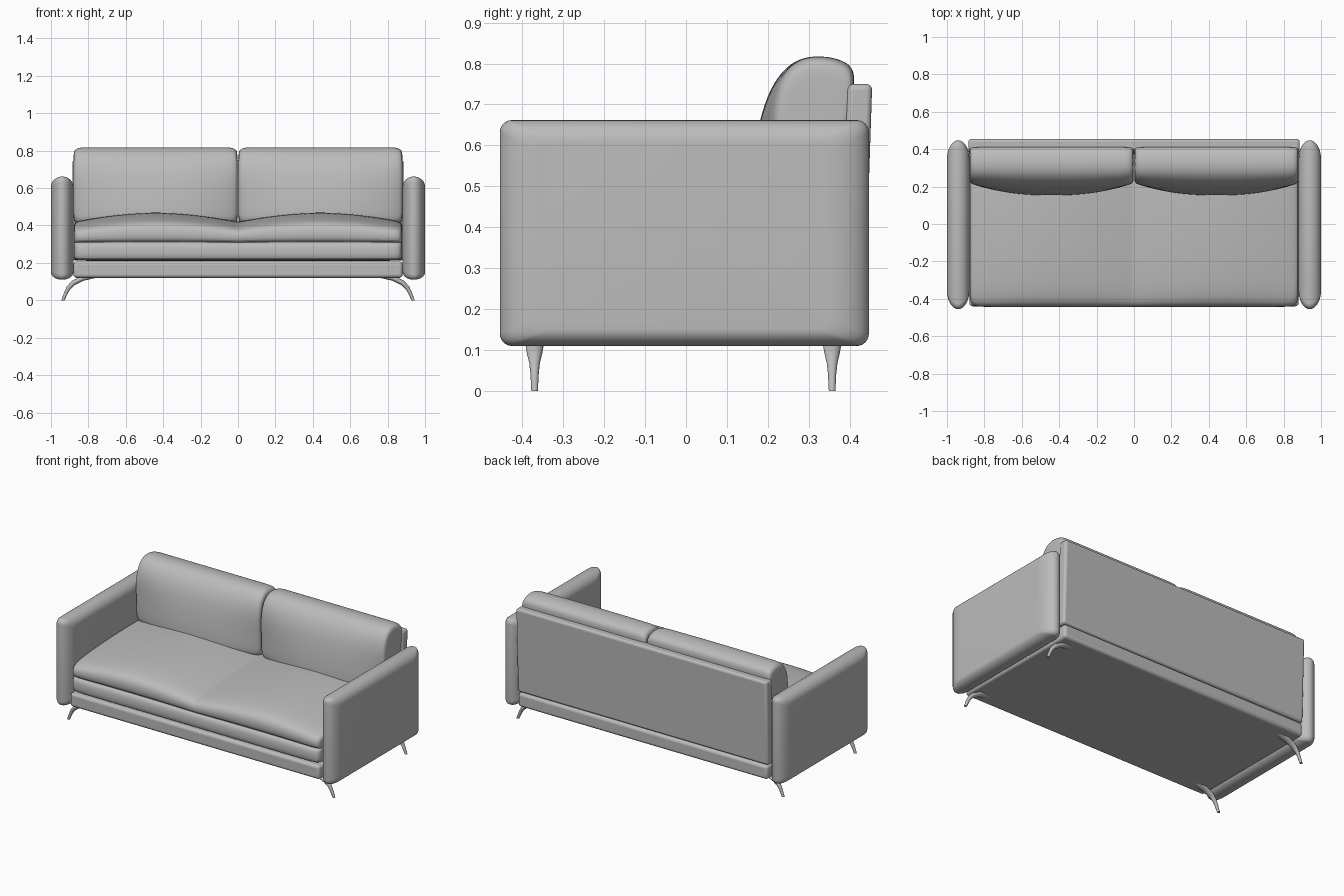
import bpy, bmesh
from math import sin, cos, pi, radians
from mathutils import Vector

if "Cube" in bpy.data.objects:
    bpy.data.objects.remove(bpy.data.objects["Cube"], do_unlink=True)

grey = bpy.data.materials.new("grey upholstery")
grey.use_nodes = True
grey.diffuse_color = (0.5, 0.5, 0.5, 1)
grey.node_tree.nodes["Principled BSDF"].inputs["Base Color"].default_value = (0.5, 0.5, 0.5, 1)


def finish(name, bm, subdiv=0, bevel=0, angle=40):
    bmesh.ops.recalc_face_normals(bm, faces=bm.faces)
    mesh = bpy.data.meshes.new(name)
    bm.to_mesh(mesh)
    bm.free()
    mesh.materials.append(grey)
    ob = bpy.data.objects.new(name, mesh)
    bpy.context.collection.objects.link(ob)
    if bevel:
        mod = ob.modifiers.new("soft edges", "BEVEL")
        mod.width, mod.segments = bevel, 4
    if subdiv:
        mod = ob.modifiers.new("smooth", "SUBSURF")
        mod.levels = mod.render_levels = subdiv
    bpy.ops.object.select_all(action="DESELECT")
    ob.select_set(True)
    bpy.context.view_layer.objects.active = ob
    bpy.ops.object.shade_smooth_by_angle(angle=radians(angle))
    return ob


def loft(name, rings, **kw):
    """Skin a list of closed rings and cap both ends."""
    bm = bmesh.new()
    loops = [[bm.verts.new(p) for p in ring] for ring in rings]
    for a, b in zip(loops, loops[1:]):
        for i in range(len(a)):
            j = (i + 1) % len(a)
            bm.faces.new((a[i], a[j], b[j], b[i]))
    bm.faces.new(loops[0])
    bm.faces.new(loops[-1])
    return finish(name, bm, **kw)


def box(name, x, y0, y1, z0, z1, bevel, lean=0):
    bm = bmesh.new()
    bmesh.ops.create_cube(bm, size=1)
    for v in bm.verts:
        v.co = Vector((v.co.x * 2 * x,
                       (y0 if v.co.y < 0 else y1) + (lean if v.co.z > 0 else 0),
                       z0 if v.co.z < 0 else z1))
    return finish(name, bm, bevel=bevel)


def rounded_rect(x, y0, y1, z0, z1, r, n=6):
    corners = [(y1 - r, z1 - r), (y0 + r, z1 - r), (y0 + r, z0 + r), (y1 - r, z0 + r)]
    return [(x, cy + r * cos((k + i / n) * pi / 2), cz + r * sin((k + i / n) * pi / 2))
            for k, (cy, cz) in enumerate(corners) for i in range(n + 1)]


# Plinth and back panel
box("base", 0.88, -0.44, 0.44, 0.12, 0.208, 0.018)
box("back_panel", 0.885, 0.375, 0.437, 0.212, 0.75, 0.015, lean=0.018)

# Padded arms, swelling from thin rims to a full middle
for side, s in (("left", 1), ("right", -1)):
    rings = []
    for i in range(17):
        a = -pi / 2 + pi * i / 16
        d = 1 - cos(a)
        rings.append(rounded_rect(s * (0.94 + 0.06 * sin(a)), -0.455 + 0.1 * d, 0.447 - 0.1 * d,
                                  0.11 + 0.04 * d, 0.662 - 0.055 * d, 0.03))
    loft(side + "_arm", rings, angle=60)

# Seat cushion: two stacked front rolls, crowned over each place
seat_profile = [(-0.41, 0.21), (-0.44, 0.22), (-0.445, 0.26), (-0.44, 0.3), (-0.422, 0.31),
                (-0.422, 0.314), (-0.44, 0.322), (-0.445, 0.36), (-0.435, 0.395), (-0.4, 0.418),
                (-0.3, 0.437), (-0.1, 0.452), (0.1, 0.46), (0.3, 0.46), (0.34, 0.43), (0.34, 0.21)]


def seat_ring(x, shrink):
    crown = 0.05 * abs(sin(pi * min(abs(x) / 0.88, 1))) ** 0.9 - 0.04
    ring = []
    for y, z in seat_profile:
        z += crown * max(0, (z - 0.3) / 0.16)
        ring.append((x, y + shrink * (-0.05 - y), z + shrink * (0.3 - z)))
    return ring


stations = [-0.878, -0.874, -0.86, -0.82] + [i * 0.1 for i in range(-7, 0)] + [-0.03, 0]
shrinks = [0.15, 0.06, 0.015] + [0] * 10
half = list(zip(stations, shrinks))
loft("seat_cushion", [seat_ring(x, k) for x, k in half]
     + [seat_ring(-x, k) for x, k in reversed(half[:-1])], subdiv=2, angle=60)

# Back cushions: bellied front, soft rounded ends
back_profile = [(0.16, 0.4), (0.15, 0.45), (0.16, 0.55), (0.178, 0.66), (0.205, 0.74),
                (0.245, 0.795), (0.29, 0.817), (0.34, 0.819), (0.395, 0.805), (0.416, 0.775),
                (0.405, 0.7), (0.385, 0.55), (0.375, 0.4)]
ends = [(0.0, 0.25), (0.003, 0.09), (0.018, 0.025), (0.05, 0)]
cuts = ends + [(i / 10, 0) for i in range(1, 10)] + [(1 - t, k) for t, k in reversed(ends)]
for side, s in (("left", 1), ("right", -1)):
    rings = []
    for t, k in cuts:
        pull = 0.07 * abs(2 * t - 1) ** 2.5
        ring = []
        for y, z in back_profile:
            y += pull * max(0, (0.36 - y) / 0.21) * max(0.2, min(1, (0.85 - z) / 0.35))
            ring.append((s * (0.002 + 0.878 * t), y + k * (0.32 - y), z + k * (0.6 - z)))
        rings.append(ring)
    loft(side + "_back_cushion", rings, subdiv=2, angle=60)

# Splayed, tapering legs: x, z, half width, half thickness, tilt
leg_path = [(0.76, 0.132, 0.026, 0.012, 1.3), (0.83, 0.117, 0.023, 0.013, 1.2),
            (0.88, 0.093, 0.019, 0.014, 0.95), (0.905, 0.068, 0.013, 0.012, 0.6),
            (0.92, 0.04, 0.01, 0.01, 0.4), (0.936, 0.0, 0.008, 0.009, 0)]
for end, y in (("front", -0.37), ("rear", 0.357)):
    for side, s in (("left", 1), ("right", -1)):
        rings = []
        for x, z, w, t, tilt in leg_path:
            angles = [2 * pi * i / 16 for i in range(16)]
            rings.append([(s * (x + t * cos(a) * cos(tilt)), y + w * sin(a),
                           z + t * cos(a) * sin(tilt)) for a in angles])
        loft(f"{end}_{side}_leg", rings, angle=60)
